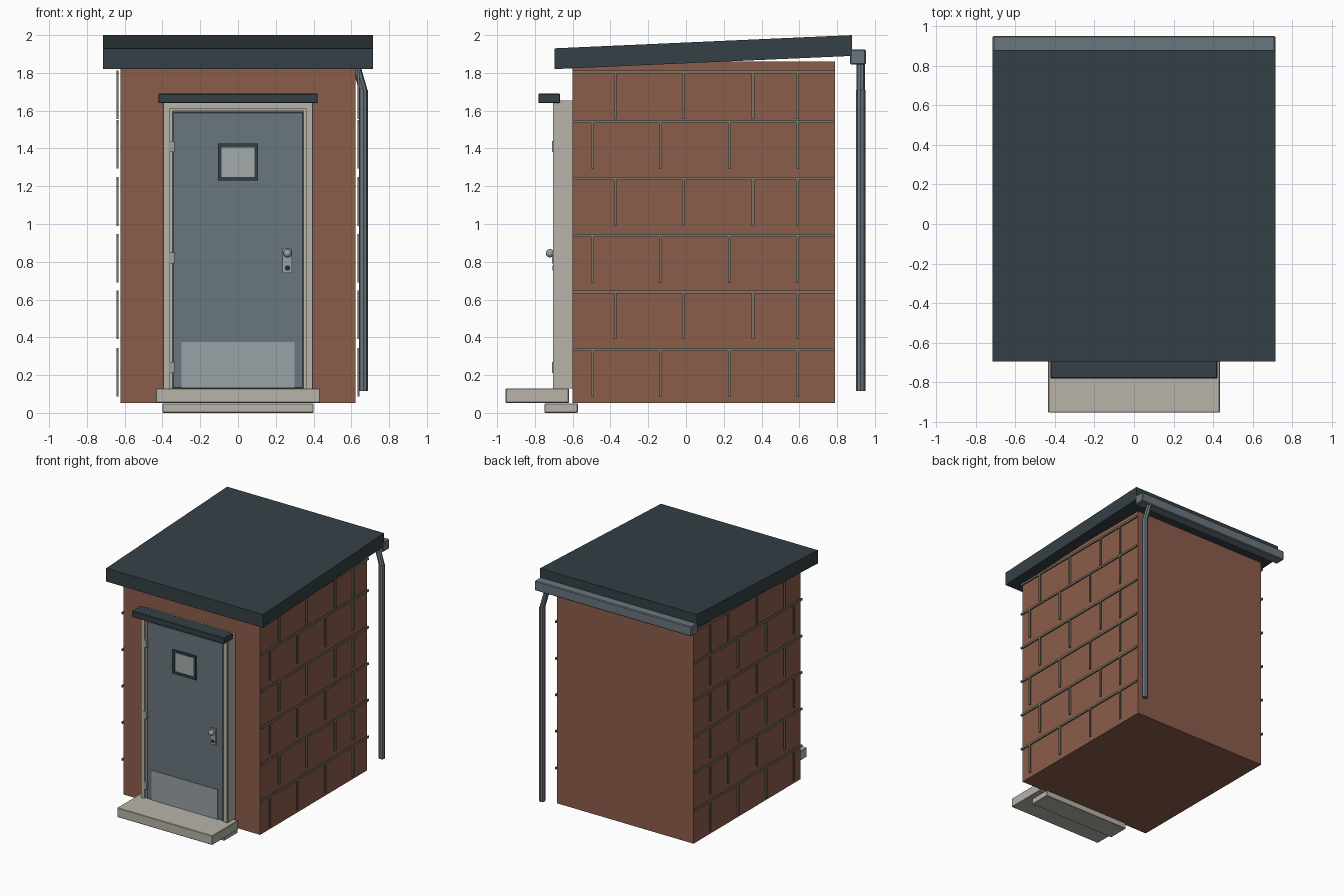
import bpy
import bmesh
import math
from mathutils import Vector

cube = bpy.data.objects.get("Cube")
if cube:
    bpy.data.objects.remove(cube, do_unlink=True)


def material(name, r, g, b):
    m = bpy.data.materials.new(name)
    m.use_nodes = True
    m.diffuse_color = (r, g, b, 1)
    bsdf = next(n for n in m.node_tree.nodes if n.type == 'BSDF_PRINCIPLED')
    bsdf.inputs["Base Color"].default_value = (r, g, b, 1)
    bsdf.inputs["Roughness"].default_value = 0.8
    return m


brick = material("brick red", 0.26, 0.11, 0.07)
mortar = material("mortar", 0.20, 0.18, 0.13)
slate = material("dark slate", 0.034, 0.051, 0.061)
steel = material("blue grey paint", 0.142, 0.18, 0.21)
stone = material("pale concrete", 0.48, 0.455, 0.40)
metal = material("light metal", 0.32, 0.365, 0.38)
glass = material("window glass", 0.37, 0.41, 0.41)
black = material("near black", 0.02, 0.025, 0.03)


def finish(name, bm, mat):
    bmesh.ops.recalc_face_normals(bm, faces=bm.faces)
    me = bpy.data.meshes.new(name)
    bm.to_mesh(me)
    bm.free()
    me.materials.append(mat)
    ob = bpy.data.objects.new(name, me)
    bpy.context.collection.objects.link(ob)
    return ob


def add_box(bm, xs, ys, zs):
    """Add a box given its low and high limits on each axis."""
    verts = bmesh.ops.create_cube(bm, size=1)["verts"]
    for v in verts:
        v.co = [lim[0] if c < 0 else lim[1]
                for c, lim in zip(v.co, (xs, ys, zs))]


def box(name, mat, xs, ys, zs, bevel=0):
    bm = bmesh.new()
    add_box(bm, xs, ys, zs)
    ob = finish(name, bm, mat)
    if bevel:
        mod = ob.modifiers.new("soft_edge", 'BEVEL')
        mod.width = bevel
        mod.segments = 1
    return ob


def rod(name, mat, start, end, radius, sides):
    """Prism running from start to end."""
    a, b = Vector(start), Vector(end)
    bm = bmesh.new()
    bmesh.ops.create_cone(bm, cap_ends=True, segments=sides, radius1=radius,
                          radius2=radius, depth=(b - a).length)
    ob = finish(name, bm, mat)
    turn = (b - a).to_track_quat('Z', 'Y').to_matrix().to_4x4()
    # Turn the flats to face the axes
    ob.data.transform(turn)
    ob.data.transform(turn.Translation((a + b) / 2))
    return ob


def smooth(ob):
    bpy.ops.object.select_all(action='DESELECT')
    ob.select_set(True)
    bpy.context.view_layer.objects.active = ob
    bpy.ops.object.shade_smooth_by_angle()


# Building shell
box("walls", brick, (-0.622, 0.622), (-0.60, 0.79), (0.053, 1.86))

# Sloping roof: side profile extruded across the width
bm = bmesh.new()
profile = [(-0.695, 1.82), (0.88, 1.89), (0.88, 2.0), (-0.695, 1.93)]
face = bm.faces.new([bm.verts.new((-0.715, y, z)) for y, z in profile])
new = bmesh.ops.extrude_face_region(bm, geom=[face])["geom"]
bmesh.ops.translate(bm, vec=(1.43, 0, 0),
                    verts=[g for g in new if isinstance(g, bmesh.types.BMVert)])
finish("roof", bm, slate)

# Block joints on both side walls
bed_heights = [0.336, 0.64, 0.94, 1.24, 1.543, 1.805]
odd_joints = [-0.495, -0.135, 0.23, 0.59]
even_joints = [-0.375, -0.015, 0.355, 0.59]
for side, sign in (("left", 1), ("right", -1)):
    bm = bmesh.new()
    xs = sorted((sign * 0.632, sign * 0.643))
    for row, z in enumerate(bed_heights):
        add_box(bm, xs, (-0.60, 0.79), (z - 0.008, z + 0.008))
        for y in (even_joints if row % 2 else odd_joints):
            add_box(bm, xs, (y - 0.007, y + 0.007), (z - 0.25, z - 0.008))
    finish(side + "_wall_joints", bm, mortar)

# Doorstep
box("step_slab", stone, (-0.435, 0.435), (-0.955, -0.62), (0.053, 0.13), 0.004)
box("step_base", stone, (-0.40, 0.40), (-0.75, -0.573), (0, 0.05), 0.004)

# Door frame: deep jambs with a raised front trim
for side, sign in (("left", 1), ("right", -1)):
    box(side + "_jamb", stone, sorted((sign * 0.348, sign * 0.397)),
        (-0.69, -0.595), (0.13, 1.655))
    box(side + "_jamb_trim", stone, sorted((sign * 0.362, sign * 0.394)),
        (-0.703, -0.688), (0.13, 1.64))
box("frame_head", stone, (-0.348, 0.348), (-0.69, -0.595), (1.597, 1.655))
box("frame_head_trim", stone, (-0.362, 0.362), (-0.70, -0.688), (1.61, 1.64))
box("door_canopy", slate, (-0.422, 0.422), (-0.782, -0.667), (1.64, 1.69), 0.004)

# Door leaf and kick plate
box("door", steel, (-0.346, 0.346), (-0.692, -0.61), (0.13, 1.592), 0.004)
box("kick_plate", metal, (-0.30, 0.30), (-0.697, -0.69), (0.131, 0.376))

# Door window: four frame bars around the pane
bm = bmesh.new()
for sign in (-1, 1):
    mid = 1.327 + sign * 0.088
    add_box(bm, (-0.107, 0.107), (-0.704, -0.69), (mid - 0.01, mid + 0.01))
    mid = sign * 0.097
    add_box(bm, (mid - 0.01, mid + 0.01), (-0.704, -0.69), (1.249, 1.405))
finish("window_frame", bm, slate)
box("window_pane", glass, (-0.088, 0.088), (-0.698, -0.69), (1.248, 1.406))

# Hinges
for i, z in enumerate((0.24, 0.82, 1.41)):
    box(f"hinge_{i + 1}", metal, (-0.367, -0.336), (-0.709, -0.688),
        (z - 0.03, z + 0.03))

# Handle: back plate, neck, knob and lock
box("handle_plate", metal, (0.235, 0.287), (-0.702, -0.69), (0.74, 0.872))
rod("knob_neck", metal, (0.262, -0.70, 0.845), (0.262, -0.725, 0.845), 0.012, 12)
bm = bmesh.new()
bmesh.ops.create_uvsphere(bm, u_segments=16, v_segments=10, radius=0.022)
bmesh.ops.translate(bm, vec=(0.262, -0.72, 0.845), verts=bm.verts)
smooth(finish("knob", bm, metal))
rod("lock", black, (0.262, -0.70, 0.767), (0.262, -0.706, 0.767), 0.014, 12)

# Rear gutter and downpipe
box("gutter", steel, (-0.715, 0.715), (0.868, 0.952), (1.845, 1.925), 0.006)
rod("pipe_elbow", steel, (0.622, 0.925, 1.85), (0.664, 0.925, 1.705), 0.022, 8)
rod("downpipe", steel, (0.664, 0.925, 0.115), (0.664, 0.925, 1.71), 0.024, 8)
